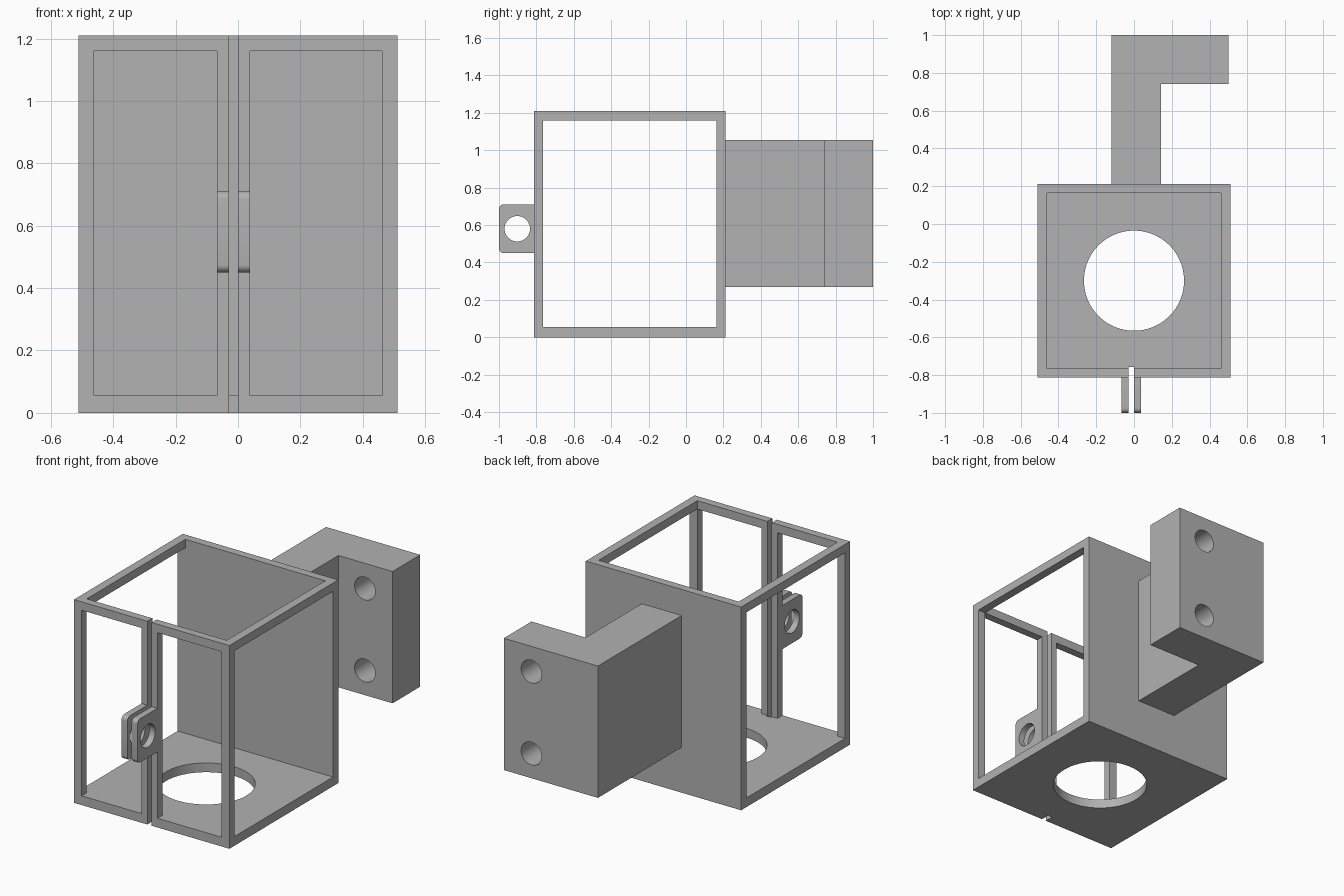
import bpy
import bmesh
import math
from mathutils import Matrix, Vector

if "Cube" in bpy.data.objects:
    bpy.data.objects.remove(bpy.data.objects["Cube"], do_unlink=True)

grey = bpy.data.materials.new("plain_grey")
grey.use_nodes = True
grey.diffuse_color = (0.445, 0.445, 0.445, 1)
grey.node_tree.nodes["Principled BSDF"].inputs["Base Color"].default_value = grey.diffuse_color


def make(name, bm):
    mesh = bpy.data.meshes.new(name)
    bmesh.ops.recalc_face_normals(bm, faces=bm.faces)
    bm.to_mesh(mesh)
    bm.free()
    mesh.materials.append(grey)
    obj = bpy.data.objects.new(name, mesh)
    bpy.context.collection.objects.link(obj)
    return obj


def box(name, x, y, z, round_front=0):
    bm = bmesh.new()
    bmesh.ops.create_cube(bm, size=1)
    for v in bm.verts:
        v.co = Vector([r[0] if c < 0 else r[1] for c, r in zip(v.co, (x, y, z))])
    if round_front:
        edges = [e for e in bm.edges if all(abs(v.co.y - y[0]) < 1e-5 for v in e.verts)
                 and abs(e.verts[0].co.x - e.verts[1].co.x) > 1e-5]
        bmesh.ops.bevel(bm, geom=edges, offset=round_front, segments=6,
                        profile=0.5, affect='EDGES')
    return make(name, bm)


def rod(name, centre, radius, length, axis, sides=64):
    bm = bmesh.new()
    turn = {'X': Matrix.Rotation(math.pi / 2, 4, 'Y'),
            'Y': Matrix.Rotation(math.pi / 2, 4, 'X'),
            'Z': Matrix.Identity(4)}[axis]
    bmesh.ops.create_cone(bm, cap_ends=True, segments=sides, radius1=radius,
                          radius2=radius, depth=length,
                          matrix=Matrix.Translation(centre) @ turn)
    return make(name, bm)


def cut(obj, cutters):
    bpy.ops.object.select_all(action='DESELECT')
    bpy.context.view_layer.objects.active = obj
    obj.select_set(True)
    for c in cutters:
        c.hide_render = True
        mod = obj.modifiers.new("cut", 'BOOLEAN')
        mod.operation, mod.solver, mod.object = 'DIFFERENCE', 'EXACT', c
        bpy.ops.object.modifier_apply(modifier=mod.name)
        bpy.data.objects.remove(c, do_unlink=True)
    bpy.ops.object.shade_smooth_by_angle(angle=math.radians(30))


# Open cage: solid floor and back, windowed sides and front, split front post
inner_y, window_z = (-0.765, 0.163), (0.055, 1.16)
cage = box("cage", (-0.512, 0.512), (-0.812, 0.212), (0, 1.21))
cut(cage, [
    box("inside_cutter", (-0.461, 0.461), inner_y, (0.055, 1.5)),
    box("side_cutter", (-0.8, 0.8), inner_y, window_z),
    box("right_window_cutter", (-0.461, -0.067), (-1, -0.6), window_z),
    box("left_window_cutter", (0.038, 0.461), (-1, -0.6), window_z),
    box("slit_cutter", (-0.029, 0), (-1, -0.757), (-0.5, 1.5)),
    rod("floor_hole_cutter", (0, -0.3, 0), 0.265, 0.4, 'Z', 96),
])

# Pair of clamp ears on the front posts
for name, x in (("right_clamp_ear", (-0.067, -0.029)), ("left_clamp_ear", (0, 0.038))):
    ear = box(name, x, (-1, -0.812), (0.45, 0.71), round_front=0.025)
    cut(ear, [rod("ear_hole_cutter", (0, -0.902, 0.58), 0.068, 0.5, 'X')])

# L-shaped mounting arm, extruded upward from its plan outline
bm = bmesh.new()
plan = [(-0.12, 0.212), (0.143, 0.212), (0.143, 0.74), (0.5, 0.74), (0.5, 1), (-0.12, 1)]
face = bm.faces.new([bm.verts.new((x, y, 0.27)) for x, y in plan])
top = bmesh.ops.extrude_face_region(bm, geom=[face])["geom"]
bmesh.ops.translate(bm, vec=(0, 0, 0.785),
                    verts=[g for g in top if isinstance(g, bmesh.types.BMVert)])
arm = make("mounting_arm", bm)
cut(arm, [rod("screw_hole_cutter", (0.318, 0.87, z), 0.068, 0.6, 'Y') for z in (0.417, 0.905)])
